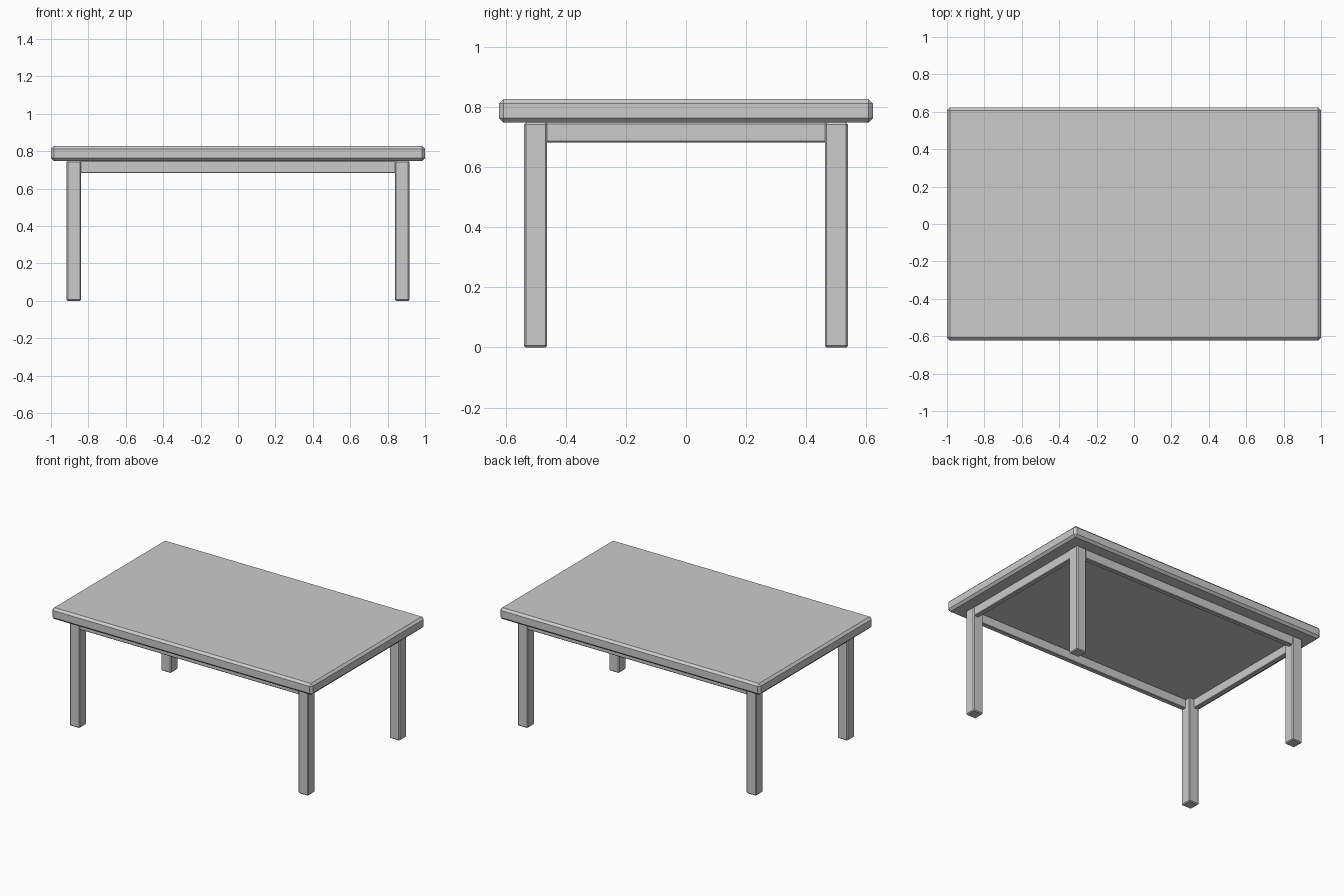
import bpy

if "Cube" in bpy.data.objects:
    bpy.data.objects.remove(bpy.data.objects["Cube"])


def box(name, x, y, z, bevel):
    """Chamfered box from (min, max) ranges on each axis."""
    bpy.ops.mesh.primitive_cube_add(
        size=1, location=(sum(x) / 2, sum(y) / 2, sum(z) / 2))
    ob = bpy.context.object
    ob.name = name
    ob.scale = (x[1] - x[0], y[1] - y[0], z[1] - z[0])
    bpy.ops.object.transform_apply(location=False, rotation=False, scale=True)
    mod = ob.modifiers.new("chamfer", 'BEVEL')
    mod.width = bevel
    mod.segments = 1
    return ob


def span(a, b, sign):
    """Mirror a range to the chosen side."""
    return (a, b) if sign > 0 else (-b, -a)


# Table top
box("table_top", (-1, 1), (-0.622, 0.622), (0.748, 0.827), 0.015)

# Legs
for sx, side in ((-1, "left"), (1, "right")):
    for sy, end in ((-1, "front"), (1, "back")):
        box(f"{end}_{side}_leg", span(0.839, 0.916, sx),
            span(0.462, 0.539, sy), (0, 0.748), 0.006)

# Aprons between the legs, close to the outer leg faces
for s, end, side in ((-1, "front", "left"), (1, "back", "right")):
    box(f"{end}_apron", (-0.845, 0.845), span(0.5, 0.534, s),
        (0.683, 0.748), 0.004)
    box(f"{side}_apron", span(0.877, 0.911, s), (-0.468, 0.468),
        (0.683, 0.748), 0.004)
